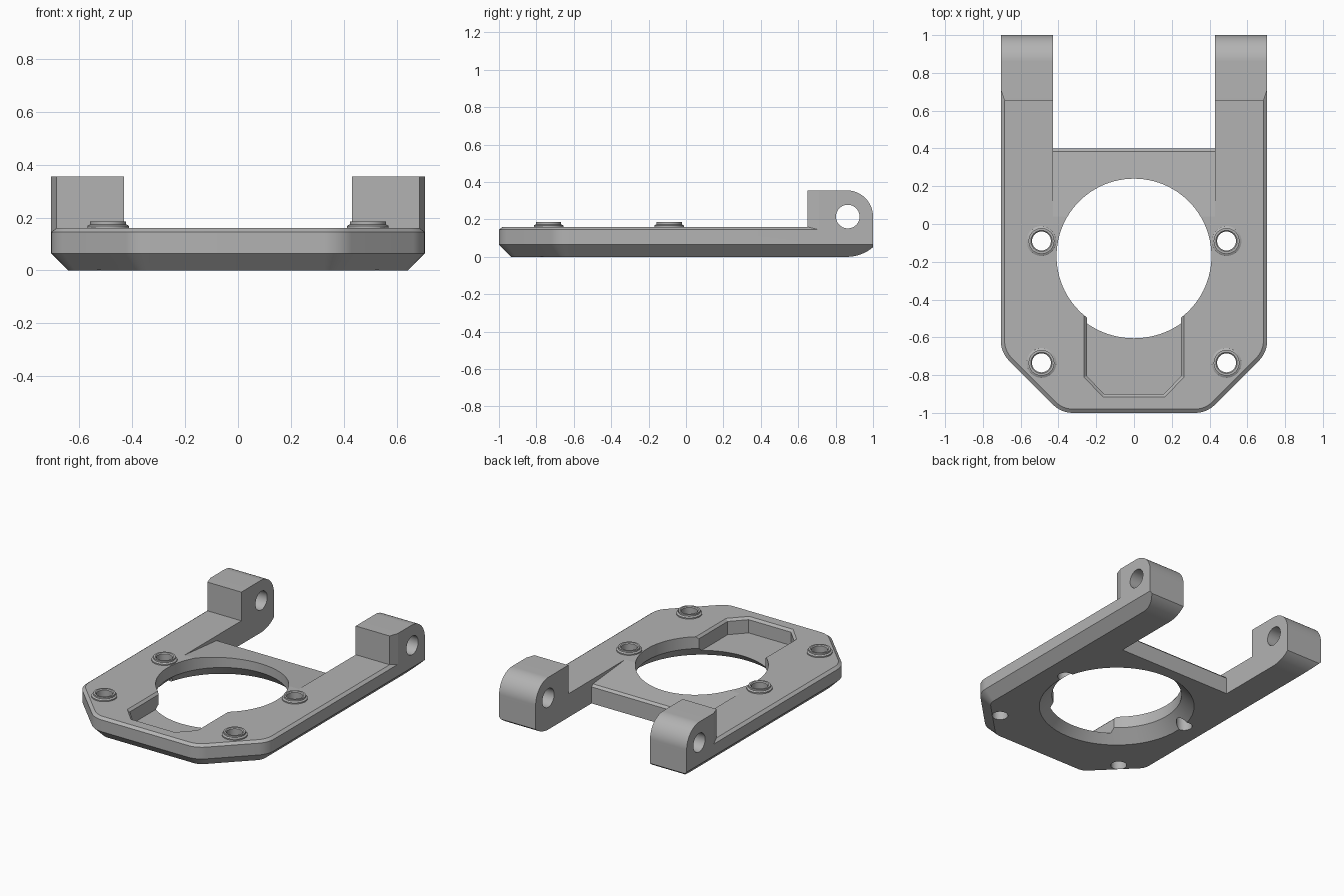
import bpy, bmesh, math
from mathutils import Vector

cube = bpy.data.objects.get("Cube")
if cube:
    bpy.data.objects.remove(cube, do_unlink=True)

grey = bpy.data.materials.new("mid_grey")
grey.use_nodes = True
grey.diffuse_color = (0.45, 0.45, 0.45, 1)
grey.node_tree.nodes["Principled BSDF"].inputs["Base Color"].default_value = (0.45, 0.45, 0.45, 1)

SEG = 96
HALF_W, ARM_IN, THICK = 0.705, 0.43, 0.16
HOLE_Y = -0.17


def loft(name, rings, closed=False):
    """Skin a list of equal-length rings; cap the ends, or join last to first."""
    bm = bmesh.new()
    loops = [[bm.verts.new(p) for p in ring] for ring in rings]
    n = len(loops[0])
    pairs = list(zip(loops, loops[1:]))
    if closed:
        pairs.append((loops[-1], loops[0]))
    else:
        bm.faces.new(loops[0])
        bm.faces.new(loops[-1])
    for a, b in pairs:
        for i in range(n):
            j = (i + 1) % n
            bm.faces.new((a[i], a[j], b[j], b[i]))
    bmesh.ops.recalc_face_normals(bm, faces=bm.faces)
    mesh = bpy.data.meshes.new(name)
    bm.to_mesh(mesh)
    bm.free()
    mesh.materials.append(grey)
    obj = bpy.data.objects.new(name, mesh)
    bpy.context.collection.objects.link(obj)
    return obj


def side_prism(name, profile, x0, x1):
    return loft(name, [[(x, y, z) for y, z in profile] for x in (x0, x1)])


def circle(cx, cy, r, z):
    return [(cx + r * math.cos(t), cy + r * math.sin(t), z)
            for t in (2 * math.pi * i / SEG for i in range(SEG))]


def arc(cx, cy, r, a0, a1, n):
    return [(cx + r * math.cos(math.radians(a0 + (a1 - a0) * i / n)),
             cy + r * math.sin(math.radians(a0 + (a1 - a0) * i / n))) for i in range(n + 1)]


def boolean(target, tool, op="DIFFERENCE"):
    bpy.context.view_layer.objects.active = target
    mod = target.modifiers.new("cut", "BOOLEAN")
    mod.operation, mod.solver, mod.object = op, "EXACT", tool
    bpy.ops.object.modifier_apply(modifier=mod.name)
    bpy.data.objects.remove(tool, do_unlink=True)


def mirrored(half):
    return half + [(-x, y) for x, y in reversed(half)]


def plate_ring(d, z):
    """U-shaped outline with rounded cut corners; d insets the outer edge."""
    w, f, r = HALF_W - d, -1 + d, 0.15 - d
    diag = 1.385 - d * math.sqrt(2)
    t = r * math.tan(math.radians(22.5))
    half = [(ARM_IN, 0.4), (ARM_IN, 1.0), (w, 1.0)]
    half += arc(w - r, w - diag + t, r, 0, -45, 14)
    half += arc(f + diag - t, f + r, r, -45, -90, 14)
    return [(x, y, z) for x, y in mirrored(half)]


def pocket_ring(d, z):
    k = 0.414 * d
    half = [(0.265 - d, -0.3), (0.265 - d, -0.81 + k), (0.165 - k, -0.915 + d)]
    return [(x, y, z) for x, y in mirrored(half)]


# Base plate with chamfered outer edges
plate = loft("base_plate", [plate_ring(0.065, 0), plate_ring(0, 0.065),
                            plate_ring(0, 0.145), plate_ring(0.02, THICK)])

# Sloping crossbar with a bevelled rear edge
boolean(plate, side_prism("slope_cutter", [(0, 0.1638), (0.385, 0.127), (0.42, 0.092),
                                           (0.42, 0.25), (0, 0.25)], -ARM_IN, ARM_IN))

# Large centre opening, flared below
boolean(plate, loft("opening_cutter", [circle(0, HOLE_Y, r, z) for r, z in
                                       ((0.51, -0.02), (0.41, 0.08), (0.41, 0.3))]))

# Front pocket with a bevelled rim
boolean(plate, loft("pocket_cutter", [pocket_ring(0.015, 0.055), pocket_ring(0.015, 0.145),
                                      pocket_ring(-0.015, 0.175)]))

# Hinge lugs, joined to the arms
lug_profile = [(0.65, 0.1), (1.0, 0.1)] + arc(0.86, 0.215, 0.14, 0, 90, 28) + [(0.65, 0.355)]
for s in (1, -1):
    lug = side_prism("hinge_lug", lug_profile, s * ARM_IN, s * HALF_W)
    wedge = [(0.675, 0.62), (0.705, 0.71), (0.8, 0.71), (0.8, 0.62)]
    boolean(lug, loft("wedge_cutter", [[(s * x, y, z) for x, y in wedge] for z in (0, 0.5)]))
    boolean(plate, lug, "UNION")

# Rounded underside at the rear of the arms, and the pivot hole
heel = arc(0.86, 0.215, 0.215, -90, -35, 18) + [(1.1, 0.09), (1.1, -0.05), (0.86, -0.05)]
boolean(plate, side_prism("heel_cutter", heel, -1, 1))
pivot = [(y, z) for y, z, _ in circle(0.865, 0.215, 0.063, 0)]
boolean(plate, side_prism("pivot_cutter", pivot, -1, 1))

# Screw holes with raised collars
parts = [plate]
for x in (-0.49, 0.49):
    for y in (-0.735, -0.09):
        boolean(plate, loft("screw_cutter", [circle(x, y, 0.05, z) for z in (-0.1, 0.3)]))
        parts.append(loft("screw_collar", [circle(x, y, r, z) for r, z in (
            (0.05, 0.155), (0.079, 0.155), (0.079, 0.168), (0.068, 0.174),
            (0.068, 0.185), (0.056, 0.185), (0.05, 0.179))], closed=True))

# Smooth round surfaces only
bpy.ops.object.select_all(action="DESELECT")
for obj in parts:
    obj.select_set(True)
bpy.context.view_layer.objects.active = plate
bpy.ops.object.shade_smooth_by_angle(angle=math.radians(4.6))
